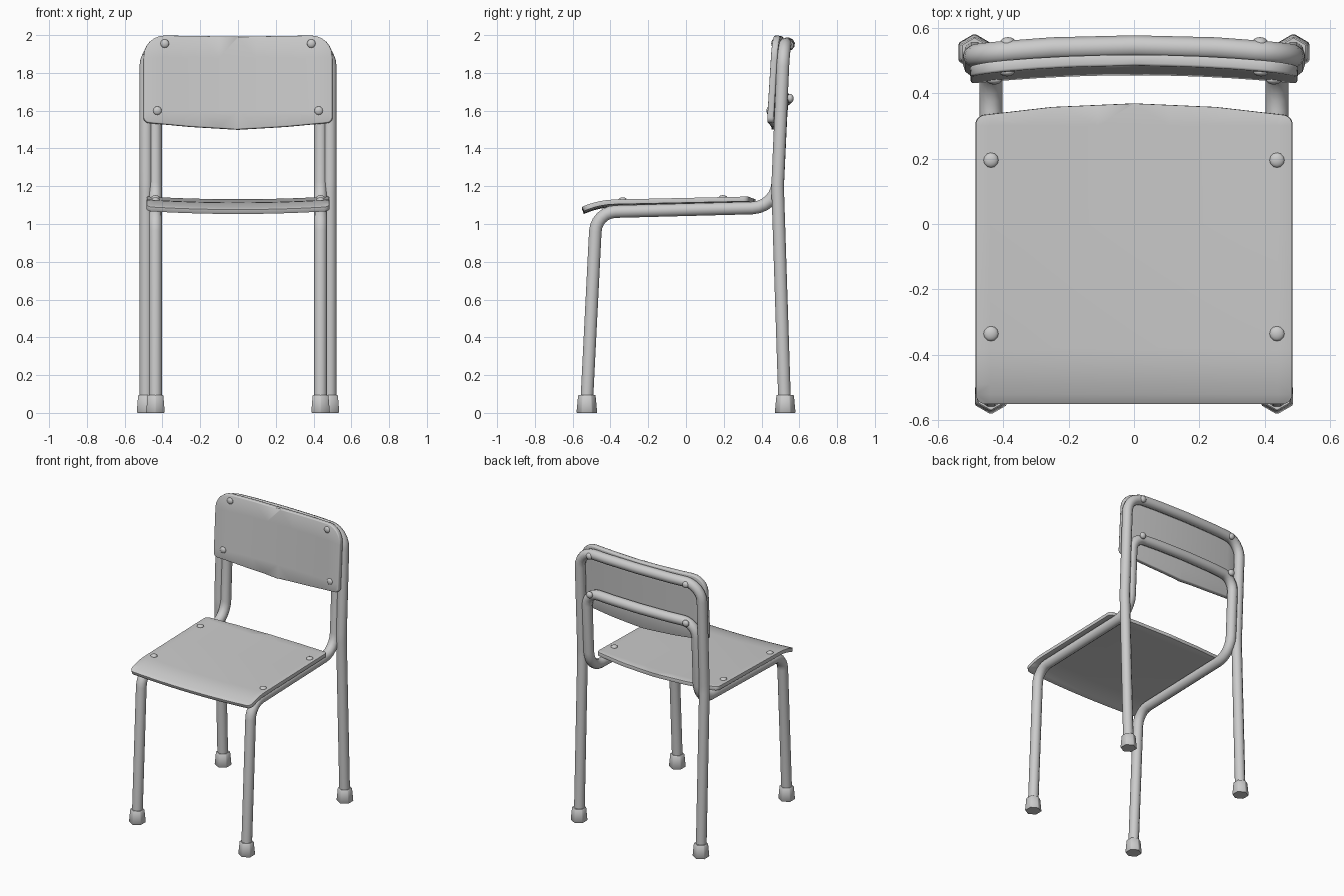
import bpy, bmesh, math
from mathutils import Vector

if "Cube" in bpy.data.objects:
    bpy.data.objects.remove(bpy.data.objects["Cube"])

TUBE_R = 0.035


def fillet(points, closed=False, steps=6):
    """Round a polyline; each point is (coords, radius)."""
    pts = [(Vector(p), r) for p, r in points]
    n, out = len(pts), []
    for i, (p, r) in enumerate(pts):
        if r == 0 or (not closed and i in (0, n - 1)):
            out.append(p)
            continue
        a = (pts[i - 1][0] - p).normalized()
        b = (pts[(i + 1) % n][0] - p).normalized()
        half = a.angle(b) / 2
        t = r / math.tan(half)
        c = p + (a + b).normalized() * r / math.sin(half)
        u, v = (p + a * t - c).normalized(), (p + b * t - c).normalized()
        out += [c + u.slerp(v, k / steps) * r for k in range(steps + 1)]
    return out


def tube(name, half_path):
    """Bent tube, mirrored across x = 0; the half path ends at the centre."""
    mirrored = [((-p[0], p[1], p[2]), r) for p, r in half_path[-2::-1]]
    path = fillet(half_path + mirrored)
    cu = bpy.data.curves.new(name, 'CURVE')
    cu.dimensions = '3D'
    cu.bevel_depth = TUBE_R
    cu.bevel_resolution = 3
    cu.use_fill_caps = True
    sp = cu.splines.new('POLY')
    sp.points.add(len(path) - 1)
    for q, p in zip(sp.points, path):
        q.co = (*p, 1)
    ob = bpy.data.objects.new(name, cu)
    bpy.context.collection.objects.link(ob)
    bpy.ops.object.select_all(action='DESELECT')
    ob.select_set(True)
    bpy.context.view_layer.objects.active = ob
    bpy.ops.object.convert(target='MESH')
    bpy.ops.object.shade_smooth_by_angle(angle=math.radians(50))


def finish(name, bm, angle=40):
    me = bpy.data.meshes.new(name)
    bm.to_mesh(me)
    bm.free()
    ob = bpy.data.objects.new(name, me)
    bpy.context.collection.objects.link(ob)
    bpy.ops.object.select_all(action='DESELECT')
    ob.select_set(True)
    bpy.context.view_layer.objects.active = ob
    bpy.ops.object.shade_smooth_by_angle(angle=math.radians(angle))
    return ob


def panel(name, outline, cuts, shape, thickness):
    """Flat rounded outline, sliced by (axis, position), bent by shape(u, v)."""
    bm = bmesh.new()
    loop = fillet([((u, v, 0), r) for u, v, r in outline], closed=True)
    bm.faces.new([bm.verts.new(p) for p in loop])
    for axis, pos in cuts:
        co, no = Vector((0, 0, 0)), Vector((0, 0, 0))
        co[axis], no[axis] = pos, 1
        bmesh.ops.bisect_plane(bm, geom=bm.verts[:] + bm.edges[:] + bm.faces[:],
                               plane_co=co, plane_no=no)
    for v in bm.verts:
        v.co = shape(v.co.x, v.co.y)
    bm.normal_update()
    ob = finish(name, bm)
    sol = ob.modifiers.new("thickness", 'SOLIDIFY')
    sol.thickness, sol.offset = thickness, -1
    bev = ob.modifiers.new("soft_edge", 'BEVEL')
    bev.width, bev.segments = 0.007, 2
    bev.limit_method, bev.angle_limit = 'ANGLE', math.radians(50)


def rivet(name, loc, rot=0.0, r=0.023, h=0.013):
    bm = bmesh.new()
    bmesh.ops.create_uvsphere(bm, u_segments=12, v_segments=8, radius=1)
    ob = finish(name, bm)
    ob.scale, ob.location, ob.rotation_euler = (r, r, h), loc, (rot, 0, 0)


def seat_z(x, y):
    curl = 1.2 * max(0, -0.38 - y) ** 2
    return 1.138 + 0.022 * y - curl - 0.015 * (1 - (x / 0.483) ** 2)


def back_y(x, z):
    return 0.428 + 0.06 * (z - 1.54) + 0.028 * (1 - (x / 0.5) ** 2)


# Outer frame: back legs and upper hoop
tube("back_frame", [((0.487, 0.523, 0.03), 0), ((0.487, 0.485, 1.2), 0.8),
                    ((0.487, 0.518, 1.952), 0.12), ((0.25, 0.536, 1.952), 0),
                    ((0, 0.542, 1.952), 0)])

# Inner frame: front legs, seat rails and lower hoop
tube("front_frame", [((0.437, -0.527, 0.03), 0), ((0.437, -0.475, 1.063), 0.11),
                     ((0.437, 0.48, 1.088), 0.14), ((0.437, 0.507, 1.66), 0.1),
                     ((0.22, 0.524, 1.66), 0), ((0, 0.53, 1.66), 0)])

# Seat board
panel("seat", [(-0.483, -0.55, 0.03), (0.483, -0.55, 0.03), (0.483, 0.33, 0.03),
               (0.25, 0.357, 0), (0, 0.368, 0), (-0.25, 0.357, 0), (-0.483, 0.33, 0.03)],
      [(0, k * 0.11) for k in range(-4, 5)] +
      [(1, y) for y in (-0.52, -0.49, -0.46, -0.42, -0.38, 0, 0.3)],
      lambda x, y: (x, y, seat_z(x, y)), 0.025)

# Backrest board
panel("backrest", [(-0.498, 1.538, 0.03), (-0.25, 1.515, 0), (0, 1.5, 0), (0.25, 1.515, 0),
                   (0.498, 1.538, 0.03), (0.498, 2.0, 0.11), (0, 1.992, 0), (-0.498, 2.0, 0.11)],
      [(0, k * 0.1) for k in range(-4, 5)] + [(1, 1.6), (1, 1.88)],
      lambda x, z: (x, back_y(x, z), z), 0.034)

for side, s in (("left", -1), ("right", 1)):
    # Rubber feet
    for name, x, y in (("front", 0.437, -0.525), ("back", 0.487, 0.525)):
        bm = bmesh.new()
        bmesh.ops.create_cone(bm, cap_ends=True, segments=6, radius1=0.057,
                              radius2=0.048, depth=0.095)
        foot = finish(f"{name}_foot_{side}", bm, 65)
        foot.location = (s * x, y, 0.0475)
        bev = foot.modifiers.new("soft_edge", 'BEVEL')
        bev.width, bev.segments = 0.004, 1
    # Seat rivets
    for name, y in (("front", -0.335), ("rear", 0.195)):
        rivet(f"seat_rivet_{name}_{side}", (s * 0.437, y, seat_z(0.437, y)))
    # Backrest rivets and the fastener ends behind the hoops
    for name, x, z, ny, nz in (("upper", 0.388, 1.955, 0.553, 1.945),
                               ("lower", 0.427, 1.6, 0.552, 1.665)):
        rivet(f"back_rivet_{name}_{side}", (s * x, back_y(x, z), z), math.pi / 2)
        rivet(f"back_fastener_{name}_{side}", (s * 0.385, ny, nz), math.pi / 2, 0.024, 0.018)
